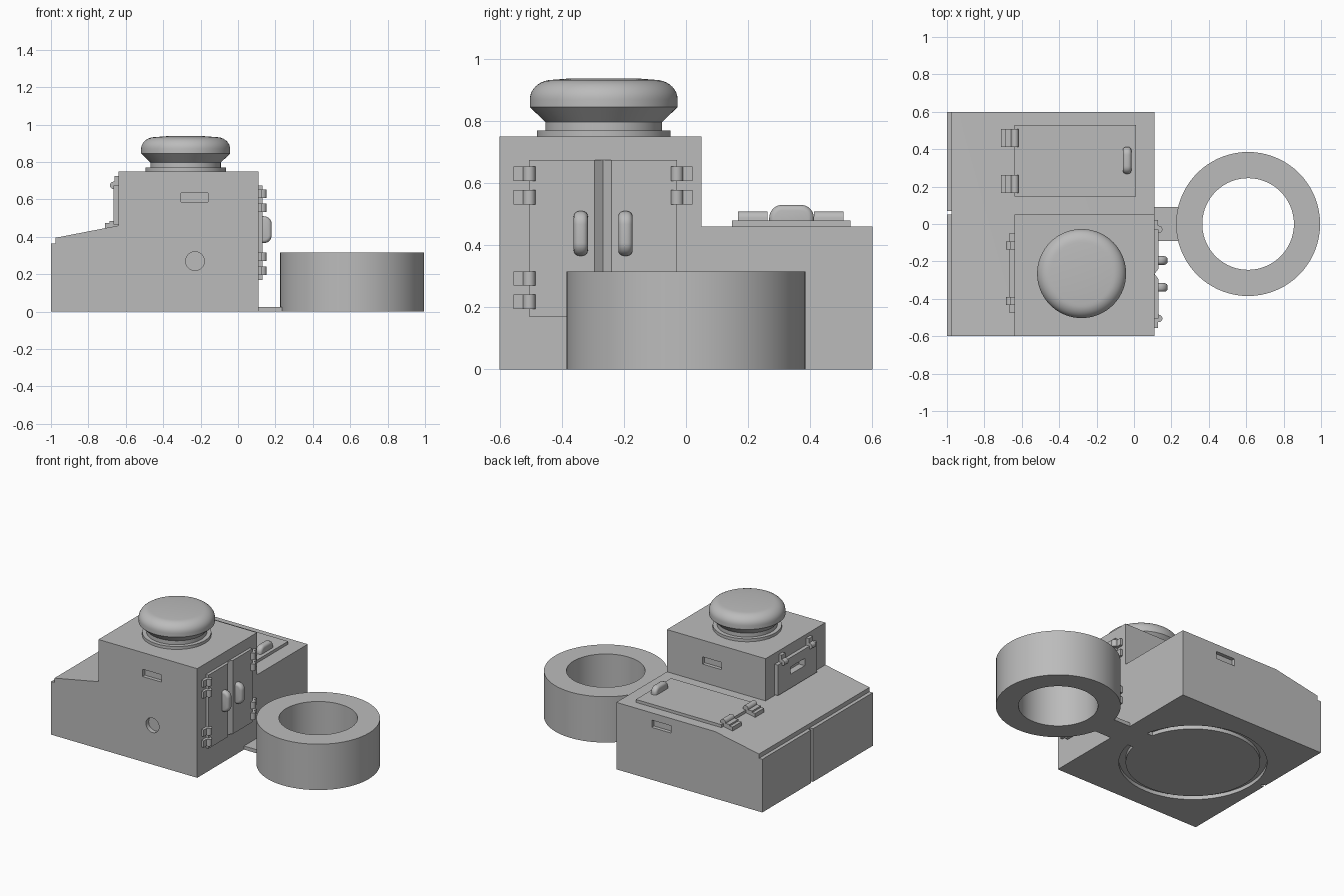
import bpy, bmesh, math
from mathutils import Matrix, Vector

if "Cube" in bpy.data.objects:
    bpy.data.objects.remove(bpy.data.objects["Cube"])

grey = bpy.data.materials.new("plain grey")
grey.use_nodes = True
grey.diffuse_color = (0.5, 0.5, 0.5, 1)
grey.node_tree.nodes["Principled BSDF"].inputs["Base Color"].default_value = (0.5, 0.5, 0.5, 1)

X, Y, Z = Vector((1, 0, 0)), Vector((0, 1, 0)), Vector((0, 0, 1))


def finish(name, bm, smooth=False):
    bmesh.ops.recalc_face_normals(bm, faces=bm.faces)
    mesh = bpy.data.meshes.new(name)
    bm.to_mesh(mesh)
    bm.free()
    ob = bpy.data.objects.new(name, mesh)
    bpy.context.collection.objects.link(ob)
    mesh.materials.append(grey)
    if smooth:
        smooth_by_angle(ob)
    return ob


def smooth_by_angle(ob):
    bpy.ops.object.select_all(action='DESELECT')
    ob.select_set(True)
    bpy.context.view_layer.objects.active = ob
    bpy.ops.object.shade_smooth_by_angle(angle=math.radians(32))


def prism(name, outline, depth, origin, u, v, w, smooth=False, bevel=0):
    """Outline in the u-v plane, extruded along w."""
    bm = bmesh.new()
    o = Vector(origin)
    face = bm.faces.new([bm.verts.new(o + u * a + v * b) for a, b in outline])
    ext = bmesh.ops.extrude_face_region(bm, geom=[face])
    moved = [g for g in ext["geom"] if isinstance(g, bmesh.types.BMVert)]
    bmesh.ops.translate(bm, verts=moved, vec=w * depth)
    if bevel:
        rims = [e for e in bm.edges if abs((e.verts[0].co - e.verts[1].co).dot(w)) < 1e-5]
        bmesh.ops.bevel(bm, geom=rims, offset=bevel, segments=4, profile=0.5, affect='EDGES')
    return finish(name, bm, smooth)


def box(name, x0, x1, y0, y1, z0, z1):
    return prism(name, [(x0, y0), (x1, y0), (x1, y1), (x0, y1)], z1 - z0, (0, 0, z0), X, Y, Z)


def lathe(name, profile, cx, cy, closed=False, steps=72):
    bm = bmesh.new()
    verts = [bm.verts.new((cx + r, cy, z)) for r, z in profile]
    pairs = list(zip(verts, verts[1:])) + ([(verts[-1], verts[0])] if closed else [])
    edges = [bm.edges.new(p) for p in pairs]
    bmesh.ops.spin(bm, geom=verts + edges, cent=(cx, cy, 0), axis=Z, angle=math.tau, steps=steps)
    bmesh.ops.remove_doubles(bm, verts=bm.verts, dist=1e-4)
    return finish(name, bm, True)


def cut(target, cutter):
    mod = target.modifiers.new("cut", 'BOOLEAN')
    mod.operation = 'DIFFERENCE'
    mod.solver = 'EXACT'
    mod.object = cutter
    bpy.context.view_layer.objects.active = target
    bpy.ops.object.modifier_apply(modifier=mod.name)
    bpy.data.objects.remove(cutter)


def arc(cx, cy, r, a0, a1, n=8):
    angles = [math.radians(a0 + (a1 - a0) * i / n) for i in range(n + 1)]
    return [(cx + r * math.cos(a), cy + r * math.sin(a)) for a in angles]


def handle(name, origin, along, out):
    """D-shaped grip, rounded on every outer edge."""
    side = along.cross(out)
    outline = [(-0.072, -0.025), (0.072, -0.025)]
    outline += arc(0.03, 0.008, 0.042, 0, 90) + arc(-0.03, 0.008, 0.042, 90, 180)
    return prism(name, outline, 0.046, Vector(origin) - side * 0.023, along, out, side, True, 0.018)


def hinge(name, origin, toward, out, width):
    """Leaf running back from a round knuckle; 'toward' points onto the door."""
    side = toward.cross(out)
    outline = [(-0.05, -0.015), (0.02, -0.015)] + arc(0, 0.022, 0.02, 0, 180) + [(-0.02, 0.018), (-0.05, 0.018)]
    return prism(name, outline, width, Vector(origin) - side * width / 2, toward, out, side, True)


# Housing: low block with sloped shoulder
body = prism("low_housing", [(-0.975, 0), (0.11, 0), (0.11, 0.46), (-0.64, 0.46), (-0.975, 0.395)],
             1.2, (0, -0.6, 0), X, Z, Y)
tower = box("tower", -0.64, 0.11, -0.6, 0.05, 0.3, 0.75)
join = body.modifiers.new("join", 'BOOLEAN')
join.operation = 'UNION'
join.solver = 'EXACT'
join.object = tower
bpy.context.view_layer.objects.active = body
bpy.ops.object.modifier_apply(modifier="join")
bpy.data.objects.remove(tower)
body.name = "housing"

# Recessed slots and round port
for y, z in ((-0.6, 0.61), (0.05, 0.61), (0.6, 0.385)):
    cut(body, box("slot_cutter", -0.305, -0.16, y - 0.025, y + 0.025, z - 0.025, z + 0.025))
cut(body, prism("port_cutter", arc(-0.23, 0.27, 0.05, 0, 348.75, 31), 0.06, (0, -0.63, 0), X, Z, Y))

# Ring groove under the base, bridged where the arm crosses
groove = lathe("groove_cutter", [(0.415, -0.02), (0.457, -0.02), (0.457, 0.025), (0.415, 0.025)],
               -0.474, 0, True)
cut(groove, box("bridge", -0.1, 0.05, -0.092, 0.092, -0.1, 0.1))
cut(body, groove)
smooth_by_angle(body)

# Side plates with a narrow gap between them
for name, y0, y1 in (("front_side_plate", -0.6, 0.05), ("rear_side_plate", 0.07, 0.6)):
    box(name, -1, -0.975, y0, y1, 0, 0.365)

# Ring and its connecting arm
lathe("ring", [(0.245, 0), (0.385, 0), (0.385, 0.315), (0.245, 0.315)], 0.61, 0, True)
box("ring_arm", 0.11, 0.245, -0.092, 0.092, 0, 0.025)

# Vent cap on the tower
cap = [(0, 0.745), (0.215, 0.745), (0.215, 0.77), (0.188, 0.77), (0.188, 0.797), (0.238, 0.845), (0.238, 0.87)]
cap += [(0.165 + 0.073 * math.cos(t), 0.87 + 0.063 * math.sin(t))
        for t in [math.radians(a) for a in range(10, 91, 10)]]
cap += [(0.1, 0.938), (0, 0.938)]
lathe("vent_cap", cap, -0.28, -0.265)

# Double doors, hinges and grips on the tower
mid = -0.267
for name, s in (("front", -1), ("rear", 1)):
    side = Y * s
    prism(name + "_door", [(0, 0), (0.238, 0), (0.238, 0.02), (0.027, 0.02)], 0.505,
          (0.11, mid, 0.17), side, X, Z)
    handle(name + "_door_handle", (0.13, mid + s * 0.072, 0.438), Z, X)
    for i, z in enumerate((0.63, 0.555, 0.293, 0.218)):
        hinge(f"{name}_door_hinge_{i + 1}", (0.11, mid + s * 0.238, z), -side, X, 0.046)

# Top hatch
box("top_hatch", -0.64, 0.01, 0.148, 0.53, 0.455, 0.48)
handle("top_hatch_handle", (-0.037, 0.34, 0.48), Y, Z)
for i, y in enumerate((0.215, 0.46)):
    hinge(f"top_hatch_hinge_{i + 1}", (-0.637, y, 0.467), X, Z, 0.096)
    box(f"top_hatch_hinge_leaf_{i + 1}", -0.71, -0.66, y - 0.048, y + 0.048, 0.44, 0.474)

# Side flap on the tower with its own slot
flap = box("side_flap", -0.665, -0.635, -0.475, -0.048, 0.465, 0.675)
for part in (flap, body):
    cut(part, box("flap_slot_cutter", -0.68, -0.62, -0.34, -0.185, 0.56, 0.61))
for i, y in enumerate((-0.412, -0.114)):
    hinge(f"side_flap_hinge_{i + 1}", (-0.643, y, 0.675), -Z, -X, 0.042)
